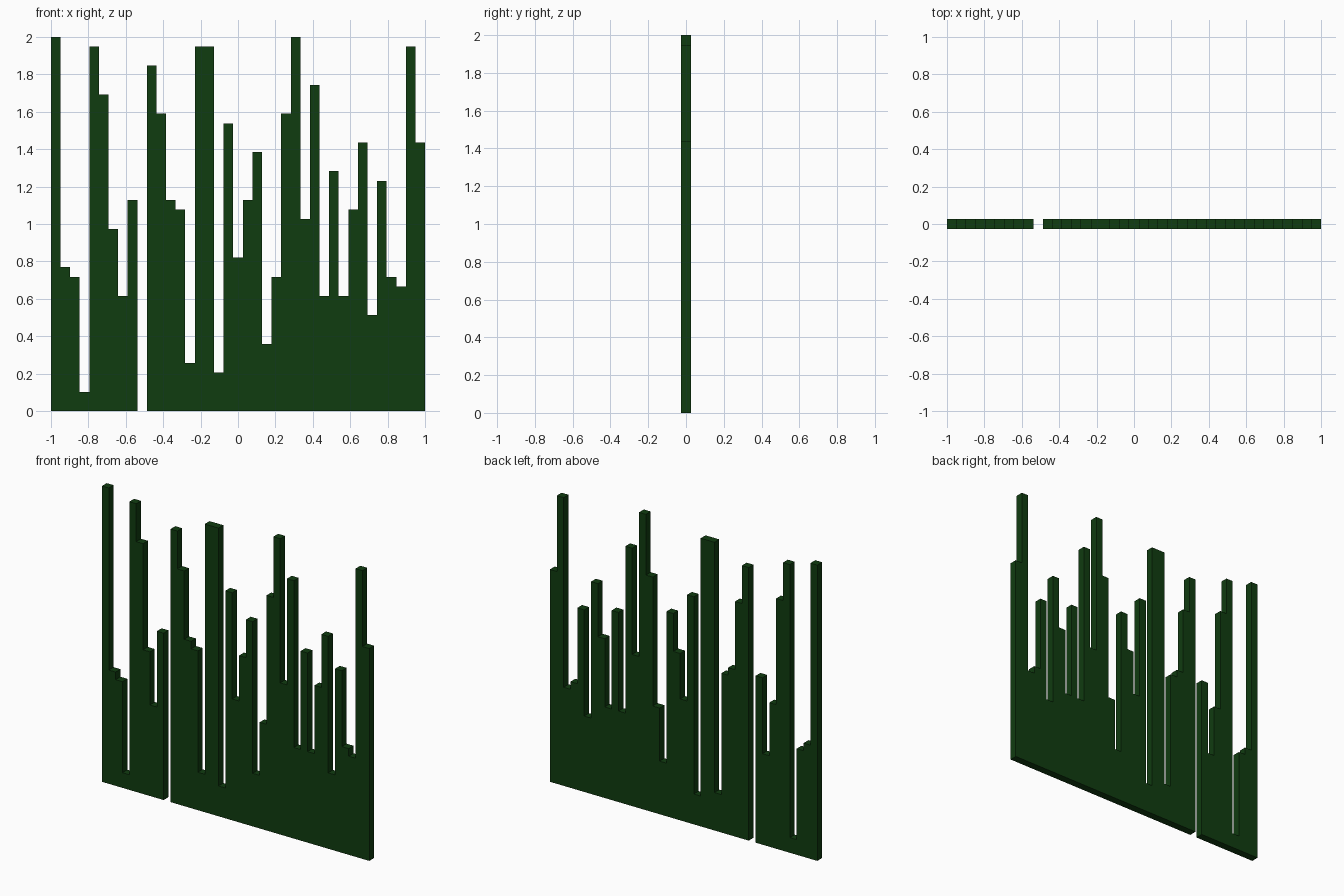
import bpy, bmesh

if "Cube" in bpy.data.objects:
    bpy.data.objects.remove(bpy.data.objects["Cube"])

U = 2 / 39          # width of one bar and height of one step
HEIGHTS = [39, 15, 14, 2, 38, 33, 19, 12, 22, 0, 36, 31, 22, 21, 5, 38, 38, 4, 30, 16,
           22, 27, 7, 14, 31, 39, 20, 34, 12, 25, 12, 21, 28, 10, 24, 14, 13, 38, 28]

green = bpy.data.materials.new("dark green")
green.diffuse_color = (0.005, 0.045, 0.005, 1)
green.use_nodes = True
green.node_tree.nodes["Principled BSDF"].inputs["Base Color"].default_value = green.diffuse_color


def bar_panel(name, start, heights):
    """Stepped skyline outline, extruded to one bar of thickness."""
    pts = [(start, 0)]
    last = 0
    for i, h in enumerate(heights):
        if h != last:
            if i:
                pts.append((start + i, last))
            pts.append((start + i, h))
            last = h
    end = start + len(heights)
    pts += [(end, last), (end, 0)]

    bm = bmesh.new()
    face = bm.faces.new([bm.verts.new((-1 + x * U, -U / 2, z * U)) for x, z in pts])
    ext = bmesh.ops.extrude_face_region(bm, geom=[face], use_keep_orig=True)
    moved = [g for g in ext["geom"] if isinstance(g, bmesh.types.BMVert)]
    bmesh.ops.translate(bm, verts=moved, vec=(0, U, 0))
    bmesh.ops.recalc_face_normals(bm, faces=bm.faces)
    bmesh.ops.triangulate(bm, faces=[f for f in bm.faces if len(f.verts) > 4])
    mesh = bpy.data.meshes.new(name)
    bm.to_mesh(mesh)
    bm.free()
    mesh.materials.append(green)
    obj = bpy.data.objects.new(name, mesh)
    bpy.context.collection.objects.link(obj)


# The gap (zero height) splits the bars into two panels
gap = HEIGHTS.index(0)
bar_panel("left_bars", 0, HEIGHTS[:gap])
bar_panel("right_bars", gap + 1, HEIGHTS[gap + 1:])
